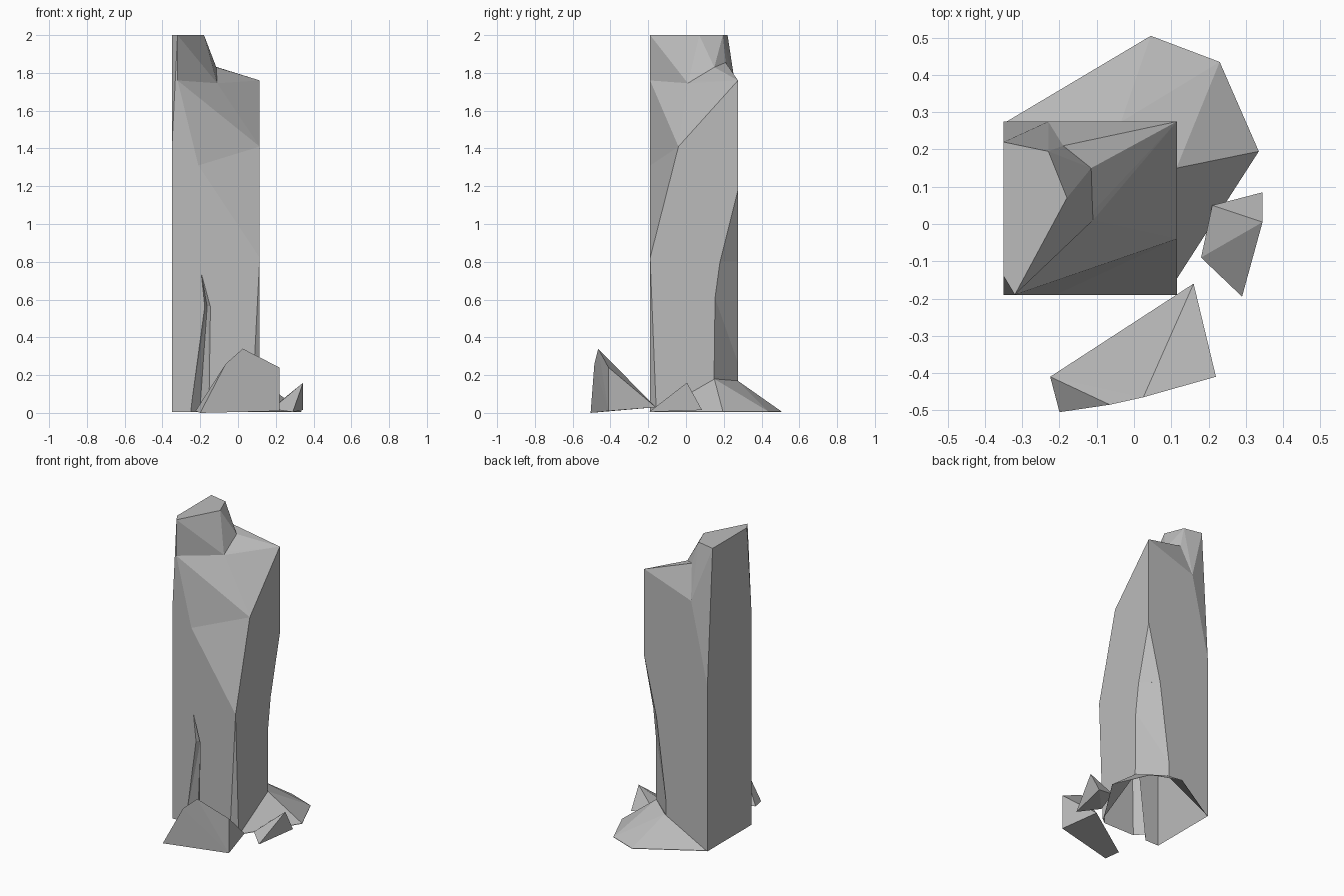
import bpy
import bmesh
from mathutils import Vector

default = bpy.data.objects.get("Cube")
if default:
    bpy.data.objects.remove(default, do_unlink=True)

stone = bpy.data.materials.new("grey stone")
stone.use_nodes = True
GREY = (0.5, 0.5, 0.5, 1)
stone.diffuse_color = GREY
stone.node_tree.nodes["Principled BSDF"].inputs["Base Color"].default_value = GREY


def chunk(name, points):
    """Flat-faced convex stone wrapped around a few corner points."""
    bm = bmesh.new()
    for p in points:
        bm.verts.new(p)
    bmesh.ops.convex_hull(bm, input=bm.verts[:])
    loose = [v for v in bm.verts if not v.link_faces]
    bmesh.ops.delete(bm, geom=loose, context='VERTS')
    bmesh.ops.dissolve_limit(bm, angle_limit=0.01, verts=bm.verts[:], edges=bm.edges[:])
    bmesh.ops.recalc_face_normals(bm, faces=bm.faces[:])
    mesh = bpy.data.meshes.new(name)
    bm.to_mesh(mesh)
    bm.free()
    mesh.materials.append(stone)
    obj = bpy.data.objects.new(name, mesh)
    bpy.context.collection.objects.link(obj)
    return obj


def level(z, *corners):
    return [(x, y, z) for x, y in corners]


def combine(target, tools):
    """Apply (operation, object) pairs to the target and drop the tools."""
    for operation, tool in tools:
        tool.hide_render = True
        mod = target.modifiers.new(tool.name, 'BOOLEAN')
        mod.operation = operation
        mod.solver = 'EXACT'
        mod.object = tool
    graph = bpy.context.evaluated_depsgraph_get()
    mesh = bpy.data.meshes.new_from_object(target.evaluated_get(graph))
    target.modifiers.clear()
    target.data = mesh
    for _, tool in tools:
        bpy.data.objects.remove(tool, do_unlink=True)


# Shared pillar extents
W, E, S, N = -0.35, 0.115, -0.19, 0.275
shoulder = Vector((-0.32, S, 1.76))
east_chip = Vector((E, -0.04, 1.41))
front_corner = Vector((E, S, 0.82))
crown_edge = [(-0.11, 0.01, 1.745), (-0.115, 0.15, 1.83),
              (-0.19, 0.21, 1.855), (-0.23, N, 1.64)]
west_edge = [(W, S, 1.4), (W, N, 1.1)]

# Main shaft with a slightly clipped front corner
pillar = chunk("pillar_shaft",
               level(-0.05, (W, S), (0.07, S), (E, -0.155), (E, N), (W, N))
               + [shoulder, east_chip, front_corner, (E, N, 1.76)]
               + crown_edge + west_edge)

# Broken peak on the west side
chunk("pillar_peak",
      level(2, (W, 0.22), (-0.23, 0.195), (-0.18, 0.07), (-0.32, S), (W, -0.14))
      + [shoulder] + crown_edge + west_edge)

# Valley chipped into the front, enlarged about its crease
valley = Vector((-0.21, S, 1.31))
middle = (valley + east_chip) / 2
front_chip = chunk("front_chip", [middle + (p - middle) * 1.3 for p in
                                  (shoulder, valley, east_chip, front_corner)])

# Narrow crack in the front, in two lengths
crack_mid = ((-0.18, -0.2), (-0.14, -0.2), (-0.163, -0.16))
crack_top = chunk("crack_top", [(-0.205, -0.2, 0.8)] + level(0.56, *crack_mid))
crack_low = chunk("crack_low", level(0.565, *crack_mid)
                  + level(-0.1, (-0.27, -0.2), (-0.15, -0.2), (-0.21, -0.13)))

# Worn back corner, in two lengths
outside = (0.4, 0.5)
worn_mid = ((0.205, 0.085), (-0.065, 0.37), outside)
worn_top = chunk("worn_top", level(1.18, (0.205, 0.18), (0.025, 0.37), outside)
                 + level(0.8, *worn_mid))
worn_low = chunk("worn_low", level(0.801, *worn_mid)
                 + level(-0.1, (0.28, 0.015), (-0.215, 0.405), outside))

# Rubble slope merging into the back corner
rim = ((-0.347, 0.272), (0.045, 0.505), (0.23, 0.435), (0.335, 0.195), (0.113, -0.15))
slope = chunk("rubble_slope", level(0.008, *rim) + level(-0.03, *rim)
              + [(-0.035, 0.274, 0.17), (0.114, 0.15, 0.18)])

combine(pillar, [('DIFFERENCE', front_chip),
                 ('DIFFERENCE', crack_top), ('DIFFERENCE', crack_low),
                 ('DIFFERENCE', worn_top), ('DIFFERENCE', worn_low),
                 ('UNION', slope)])

# Trim the shaft to the ground, leaving its hollow underside open
bm = bmesh.new()
bm.from_mesh(pillar.data)
bmesh.ops.bisect_plane(bm, geom=bm.verts[:] + bm.edges[:] + bm.faces[:],
                       plane_co=(0, 0, 0.005), plane_no=(0, 0, 1), clear_inner=True)
bm.to_mesh(pillar.data)
bm.free()

# Fallen rocks
chunk("front_rock", [(-0.2, -0.505, 0), (-0.065, -0.485, 0.26), (0.025, -0.465, 0.34),
                     (0.22, -0.41, 0.24), (0.22, -0.41, 0.01),
                     (0.16, -0.16, 0.03), (-0.225, -0.41, 0.01)])
chunk("small_rock", [(0.345, 0.005, 0.16), (0.345, 0.085, 0.015), (0.29, -0.195, 0.005),
                     (0.18, -0.09, 0.02), (0.21, 0.05, 0.05)])
